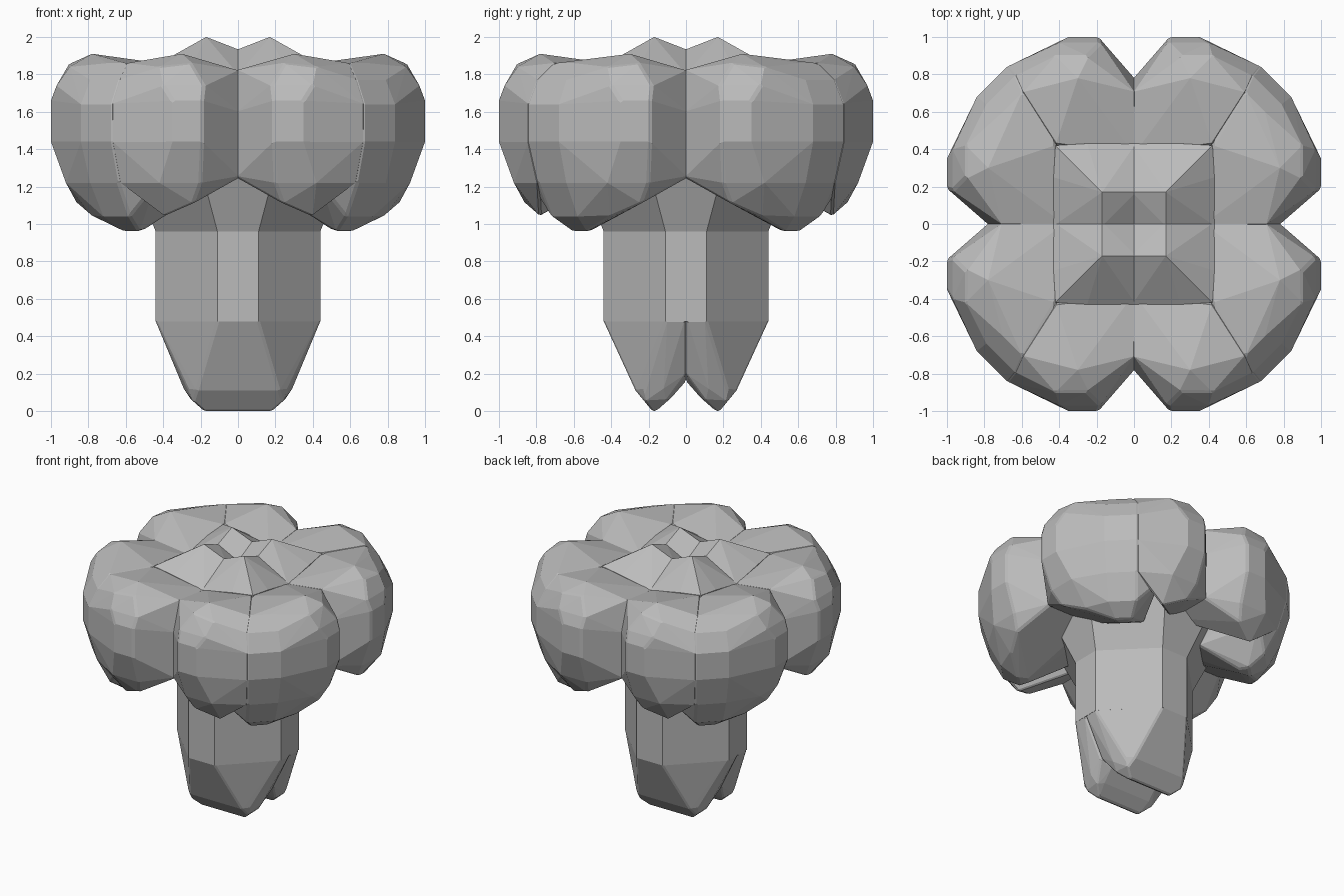
import bpy
import bmesh

# Remove the default cube only
default_cube = bpy.data.objects.get("Cube")
if default_cube:
    bpy.data.objects.remove(default_cube, do_unlink=True)


def make_material(name, colour):
    material = bpy.data.materials.new(name)
    material.use_nodes = True
    material.diffuse_color = colour
    shader = material.node_tree.nodes["Principled BSDF"]
    shader.inputs["Base Color"].default_value = colour
    return material


grey = make_material("plain grey", (0.5, 0.5, 0.5, 1))


def hull_object(name, points, bevel=0.0):
    """Wrap a convex faceted skin around a handful of points."""
    mesh = bpy.data.meshes.new(name)
    bm = bmesh.new()
    for point in points:
        bm.verts.new(point)
    result = bmesh.ops.convex_hull(bm, input=bm.verts)
    loose = {item for item in result["geom_interior"] + result["geom_unused"]
             if isinstance(item, bmesh.types.BMVert) and item.is_valid}
    bmesh.ops.delete(bm, geom=list(loose), context="VERTS")
    bmesh.ops.dissolve_limit(bm, angle_limit=0.02, verts=bm.verts, edges=bm.edges)
    bmesh.ops.recalc_face_normals(bm, faces=bm.faces)
    bm.to_mesh(mesh)
    bm.free()
    mesh.materials.append(grey)
    obj = bpy.data.objects.new(name, mesh)
    bpy.context.collection.objects.link(obj)
    if bevel:
        modifier = obj.modifiers.new("soft_edges", "BEVEL")
        modifier.width = bevel
        modifier.segments = 1
        modifier.limit_method = "ANGLE"
    return obj


def swap(points):
    """Reflect points across the diagonal of a quadrant."""
    return [(y, x, z) for x, y, z in points]


def flip(points, sx, sy):
    return [(x * sx, y * sy, z) for x, y, z in points]


# Outer bulge of one crown lobe, on the side facing along x
bulge = [
    (1, .19, 1.44), (1, .19, 1.66), (1, .35, 1.44), (1, .35, 1.66),
    (.97, .18, 1.74), (.97, .4, 1.74), (.9, .25, 1.86), (.9, .42, 1.84),
    (.78, .3, 1.91), (.92, .2, 1.22), (.92, .42, 1.22),
    (.86, .24, 1.11), (.78, .4, 1.04),
    (.77, -.01, 1.25), (.77, -.01, 1.6), (.7, -.01, 1.82),
]
# Inner edge where the bulge meets the trunk and the centre
inner_edge = [(.4, -.01, 1.25), (.36, -.01, 1.78)]
# Shoulder of the lobe on the quadrant diagonal
shoulder = [
    (.84, .68, 1.44), (.84, .68, 1.64), (.79, .64, 1.77), (.7, .6, 1.86),
    (.79, .64, 1.22),
]
# Lowest tip of the lobe, rising inwards to the trunk
tip = [(.72, .58, 1.04), (.61, .53, .96), (.54, .5, .97), (.4, .25, 1.13)]
# Crease between the two bulges of a lobe
crease = [(.44, .91, 1.44), (.44, .91, 1.66), (.44, .84, 1.82),
          (.45, .82, 1.2), (.42, .42, 1.86)]

# One raised dome of the chewing surface
dome = [
    (.17, .17, 2), (.17, -.01, 1.93), (0, 0, 1.85), (.43, -.01, 1.79),
    (.43, .25, 1.84), (.42, .42, 1.86), (0, 0, 1.2), (.43, 0, 1.2), (.43, .43, 1.2),
]

sides = {(-1, -1): "front_right", (1, -1): "front_left",
         (-1, 1): "back_right", (1, 1): "back_left"}

# Four crown quadrants, each with two merging bulges and a dome
for (sx, sy), label in sides.items():
    wide = bulge + inner_edge + shoulder + swap(shoulder) + tip + swap(tip) + crease
    hull_object(label + "_side_lobe", flip(wide, sx, sy), bevel=.012)
    narrow = swap(bulge + inner_edge + shoulder) + crease
    hull_object(label + "_end_lobe", flip(narrow, sx, sy), bevel=.012)
    hull_object(label + "_dome", flip(dome + swap(dome), sx, sy))

# Trunk: an octagon with long diagonal sides, widening into a neck
octagon = [(x * sx, y * sy) for sx, sy in sides for x, y in ((.44, .11), (.11, .44))]
hull_object("trunk", [(x, y, z) for x, y in octagon for z in (.48, 1.3)])
neck = [(x, y, .96) for x, y in octagon]
neck += [(x * sx, y * sy, 1.3) for sx, sy in sides for x, y in ((.58, .2), (.2, .58))]
hull_object("neck", neck)

# Two roots, parted front to back, each ending in a blunt ridge along x
root = [
    (.44, 0, .6), (.44, 0, .48), (.44, .11, .48), (.11, .44, .48),
    (.44, .11, .6), (.11, .44, .6), (.2, 0, .16), (.3, 0, .2),
    (.29, .12, .12), (.27, .22, .12), (.22, .27, .11), (.25, .1, .06),
    (.24, .22, .05), (.18, .16, 0), (.18, .18, 0), (.2, .08, .07),
]
for sy, label in ((-1, "front"), (1, "back")):
    hull_object(label + "_root", flip(root, 1, sy) + flip(root, -1, sy), bevel=.012)
